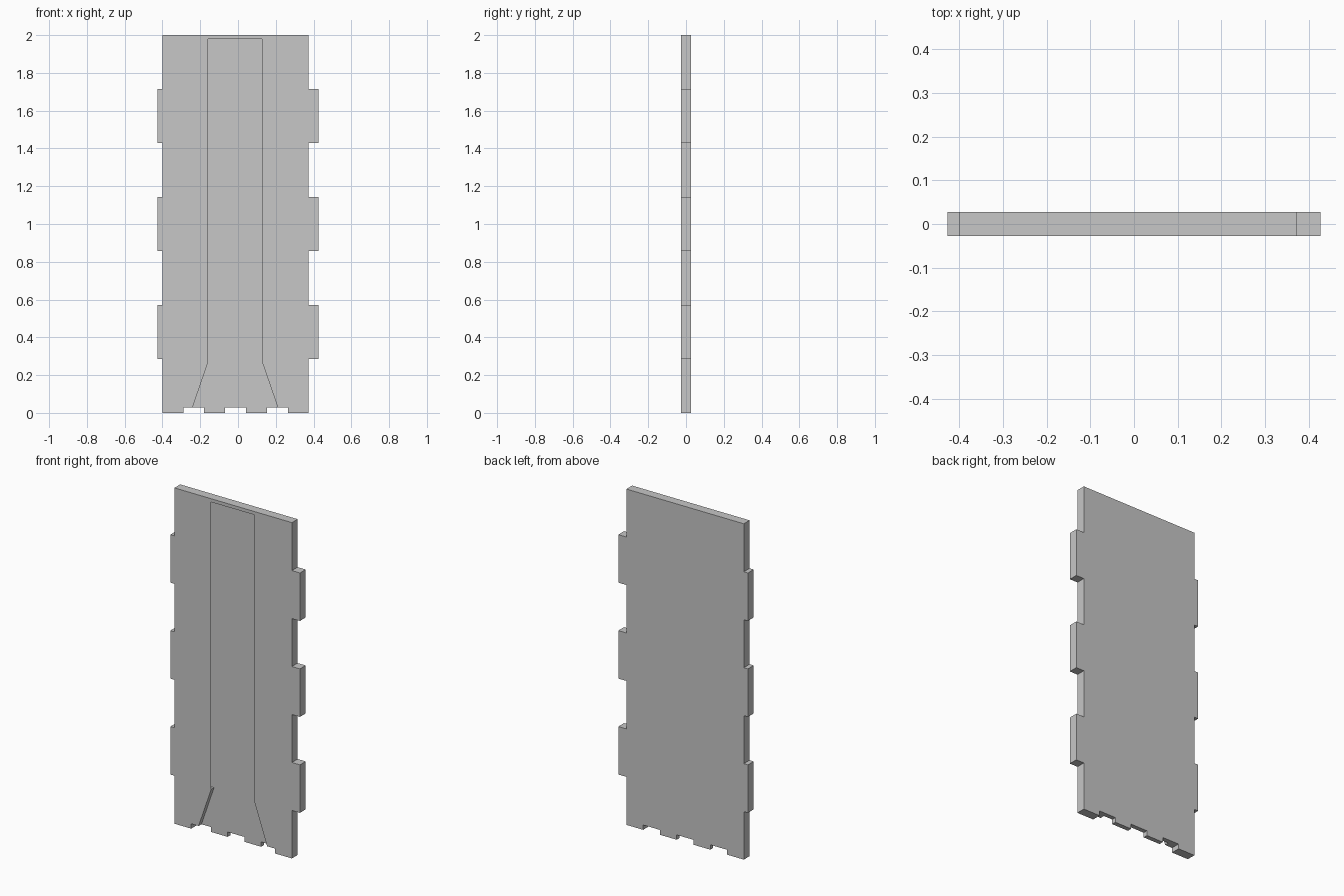
import bpy, bmesh

cube = bpy.data.objects.get("Cube")
if cube:
    bpy.data.objects.remove(cube, do_unlink=True)

LEFT, RIGHT, HALF_Y, HEIGHT = -0.40, 0.374, 0.027, 2.0
TAB_X = 0.427          # outer edge of the side tabs
NOTCH = 0.029          # height of the bottom notches
STEP_X = (RIGHT - LEFT) / 7
STEP_Z = HEIGHT / 7
MID, DEPTH = -0.015, 0.027   # channel centre and depth

grey = bpy.data.materials.new("plain grey")
grey.use_nodes = True
color = (0.57, 0.57, 0.57, 1)
grey.diffuse_color = color
grey.node_tree.nodes["Principled BSDF"].inputs["Base Color"].default_value = color


def add_object(name, bm):
    bmesh.ops.recalc_face_normals(bm, faces=bm.faces)
    mesh = bpy.data.meshes.new(name)
    bm.to_mesh(mesh)
    bm.free()
    mesh.materials.append(grey)
    obj = bpy.data.objects.new(name, mesh)
    bpy.context.collection.objects.link(obj)
    return obj


def finger_edge(start, step, low, high):
    """Points of a seven-part finger joint, alternating from low to high."""
    points = []
    for i in range(7):
        level = high if i % 2 else low
        points += [(start + i * step, level), (start + (i + 1) * step, level)]
    return points


def cut_channel(panel, rows, undercut):
    """Cut a groove through rows of (height, half width at the surface)."""
    bm = bmesh.new()
    ends = []
    for z, half in rows:
        outer, inner = half - undercut, half + undercut
        front, floor = -HALF_Y - DEPTH, -HALF_Y + DEPTH
        ends.append([bm.verts.new((MID + x, y, z)) for x, y in
                     ((-outer, front), (outer, front), (inner, floor), (-inner, floor))])
    upper, lower = ends
    bm.faces.new(upper)
    bm.faces.new(lower)
    for i in range(4):
        j = (i + 1) % 4
        bm.faces.new((upper[i], upper[j], lower[j], lower[i]))
    cutter = add_object("channel_cutter", bm)
    cutter.hide_render = True
    cut = panel.modifiers.new("channel", 'BOOLEAN')
    cut.operation = 'DIFFERENCE'
    cut.solver = 'EXACT'
    cut.object = cutter
    bpy.context.view_layer.objects.active = panel
    bpy.ops.object.modifier_apply(modifier=cut.name)
    bpy.data.objects.remove(cutter, do_unlink=True)


# Panel outline: notched bottom, tabbed right side, plain top, tabbed left side
bottom = finger_edge(LEFT, STEP_X, 0, NOTCH)
right = [(x, z) for z, x in finger_edge(0, STEP_Z, RIGHT, TAB_X)]
left = [(x, z) for z, x in finger_edge(0, STEP_Z, LEFT, -TAB_X)]
outline = bottom + right[1:] + left[:0:-1]

bm = bmesh.new()
front = bm.faces.new([bm.verts.new((x, -HALF_Y, z)) for x, z in outline])
new = bmesh.ops.extrude_face_region(bm, geom=[front], use_keep_orig=True)["geom"]
bmesh.ops.translate(bm, vec=(0, 2 * HALF_Y, 0),
                    verts=[v for v in new if isinstance(v, bmesh.types.BMVert)])
panel = add_object("panel", bm)

# Front channel: a dovetail groove, then a straight-walled flared entry
cut_channel(panel, [(1.98, 0.143), (0.27, 0.143)], 0.025)
cut_channel(panel, [(0.35, 0.115), (-0.05, 0.253)], 0)
